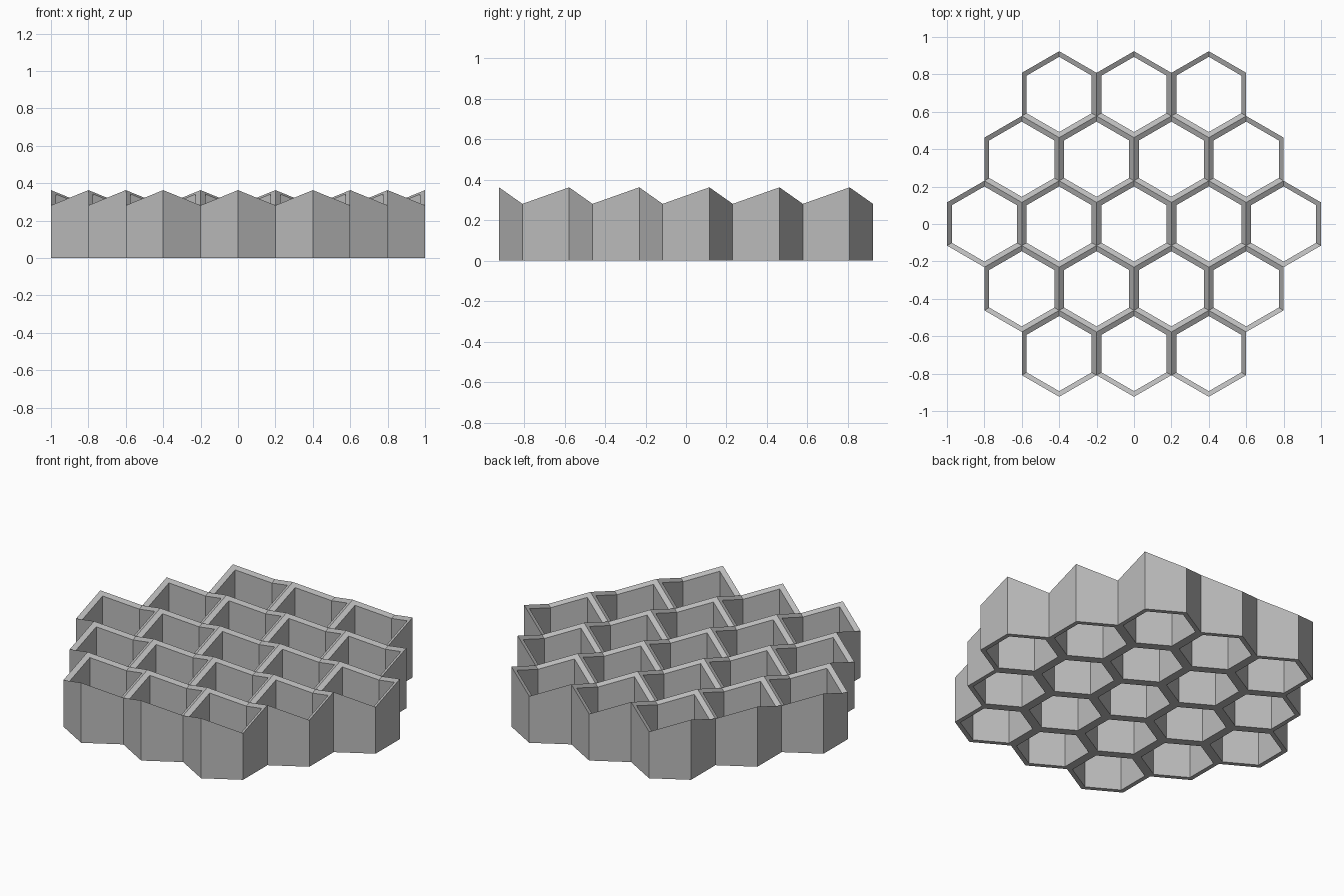
import bpy, bmesh
from math import cos, sin, pi, sqrt
from mathutils import Vector

cube = bpy.data.objects.get("Cube")
if cube:
    bpy.data.objects.remove(cube, do_unlink=True)

PITCH = 0.4                    # distance between neighbouring cell centres
R = PITCH / sqrt(3)            # outer corner radius
INNER = 0.87                   # opening radius relative to the outer radius
RISE = R / sqrt(8)             # step between low and high rim corners
LOW = 0.281
PIT = LOW - RISE               # where the three rim planes would meet

grey = bpy.data.materials.new("plain_grey")
grey.use_nodes = True
color = (0.5, 0.5, 0.5, 1)
grey.diffuse_color = color
grey.node_tree.nodes["Principled BSDF"].inputs["Base Color"].default_value = color


def cell_mesh():
    """Hexagonal tube whose rim follows three sloping rhombic planes."""
    bm = bmesh.new()
    apex = Vector((0, 0, PIT))
    rings = [[], [], [], []]   # outer bottom, outer top, inner top, inner bottom
    for i in range(6):
        a = -pi / 2 + i * pi / 3
        flat = Vector((R * cos(a), R * sin(a), 0))
        top = flat + Vector((0, 0, LOW + (RISE if i % 2 == 0 else 0)))
        corners = (flat, top, apex.lerp(top, INNER), flat * INNER)
        for ring, co in zip(rings, corners):
            ring.append(bm.verts.new(co))
    for k in range(4):
        a, b = rings[k], rings[(k + 1) % 4]
        for i in range(6):
            j = (i + 1) % 6
            bm.faces.new((a[i], a[j], b[j], b[i]))
    bmesh.ops.recalc_face_normals(bm, faces=bm.faces)
    mesh = bpy.data.meshes.new("honeycomb_cell")
    bm.to_mesh(mesh)
    bm.free()
    mesh.materials.append(grey)
    return mesh


# Five rows of three to five cells share one mesh
mesh = cell_mesh()
for row in range(-2, 3):
    count = 5 - abs(row)
    for n in range(count):
        cell = bpy.data.objects.new(f"cell_row{row + 3}_{n + 1}", mesh)
        cell.location = ((n - (count - 1) / 2) * PITCH, row * PITCH * sqrt(3) / 2, 0)
        bpy.context.collection.objects.link(cell)
